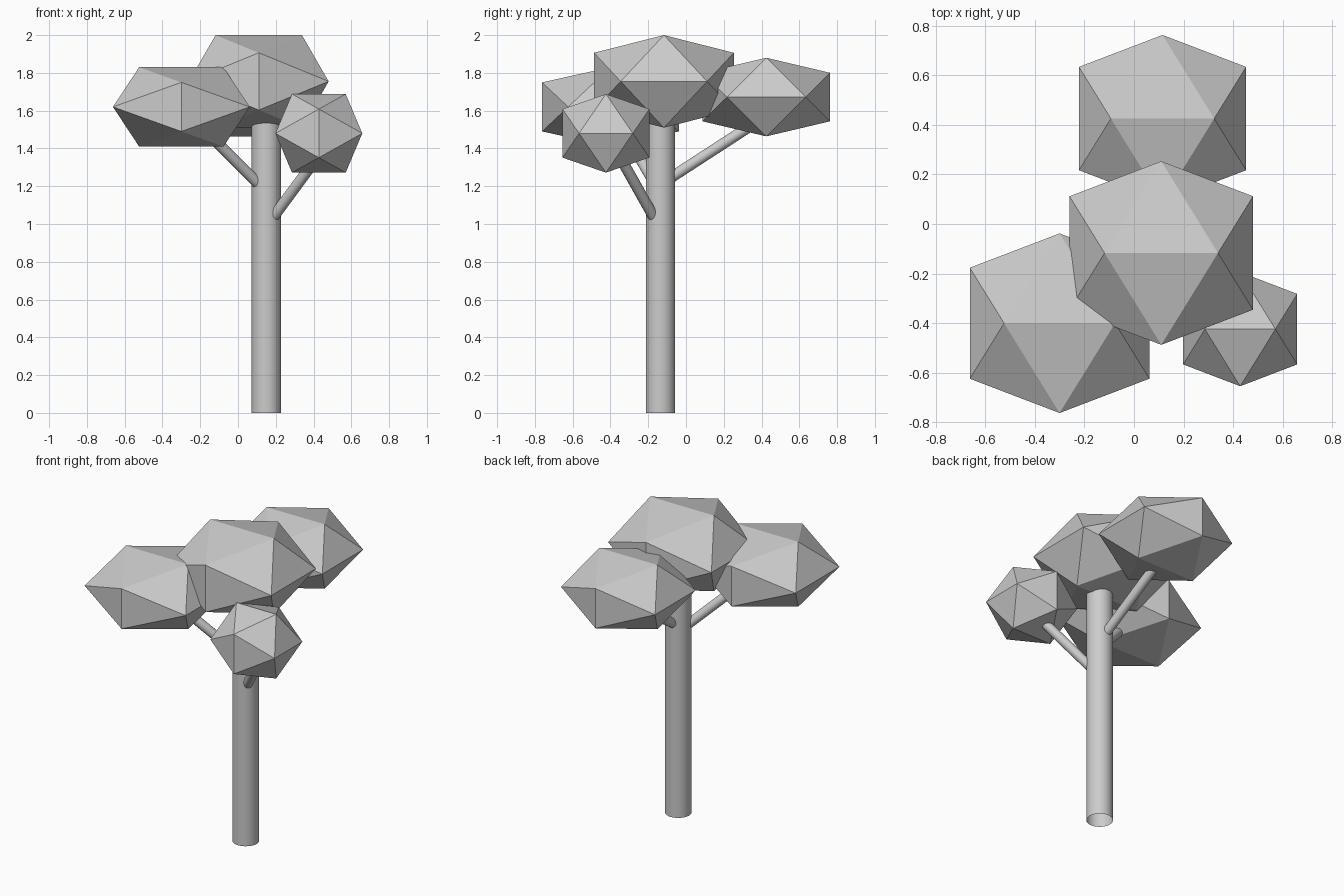
import bpy, bmesh
from mathutils import Vector

cube = bpy.data.objects.get("Cube")
if cube:
    bpy.data.objects.remove(cube, do_unlink=True)

# One plain grey for the whole tree
GREY = (0.6, 0.6, 0.6, 1)
grey = bpy.data.materials.new("plain grey")
grey.use_nodes = True
grey.diffuse_color = GREY
grey.node_tree.nodes["Principled BSDF"].inputs["Base Color"].default_value = GREY


def pole(name, start, end, radius):
    """Smooth open tube between two points."""
    start, end = Vector(start), Vector(end)
    axis = end - start
    bpy.ops.mesh.primitive_cylinder_add(
        vertices=32, radius=radius, depth=axis.length, end_fill_type='NOTHING',
        location=(start + end) / 2,
        rotation=axis.to_track_quat('Z', 'Y').to_euler())
    ob = bpy.context.object
    ob.name = name
    bpy.ops.object.shade_smooth_by_angle()
    ob.data.materials.append(grey)


def foliage(name, centre, half_width, half_height):
    """Flattened icosahedron: hull of three crossed golden rectangles."""
    long, short = 1, (5 ** 0.5 - 1) / 2
    bm = bmesh.new()
    for a in (-long, long):
        for b in (-short, short):
            for co in ((b, 0, a), (a, b, 0), (0, a, b)):
                bm.verts.new(co)
    bmesh.ops.convex_hull(bm, input=bm.verts[:])
    bmesh.ops.scale(bm, vec=(half_width, half_width, half_height), verts=bm.verts)
    bmesh.ops.recalc_face_normals(bm, faces=bm.faces[:])
    mesh = bpy.data.meshes.new(name)
    bm.to_mesh(mesh)
    bm.free()
    mesh.materials.append(grey)
    ob = bpy.data.objects.new(name, mesh)
    ob.location = centre
    bpy.context.collection.objects.link(ob)


# Trunk and branches
pole("trunk", (0.15, -0.135, 0), (0.15, -0.135, 1.6), 0.078)
pole("branch_right", (0.15, -0.14, 1.17), (-0.23, -0.36, 1.55), 0.029)
pole("branch_left", (0.16, -0.15, 1.0), (0.455, -0.375, 1.4), 0.029)
pole("branch_back", (0.15, -0.135, 1.21), (0.12, 0.42, 1.57), 0.029)

# Foliage clumps
foliage("foliage_top", (0.11, -0.117, 1.755), 0.37, 0.245)
foliage("foliage_right", (-0.3, -0.4, 1.62), 0.362, 0.21)
foliage("foliage_left", (0.428, -0.424, 1.48), 0.23, 0.208)
foliage("foliage_back", (0.115, 0.425, 1.672), 0.337, 0.208)
